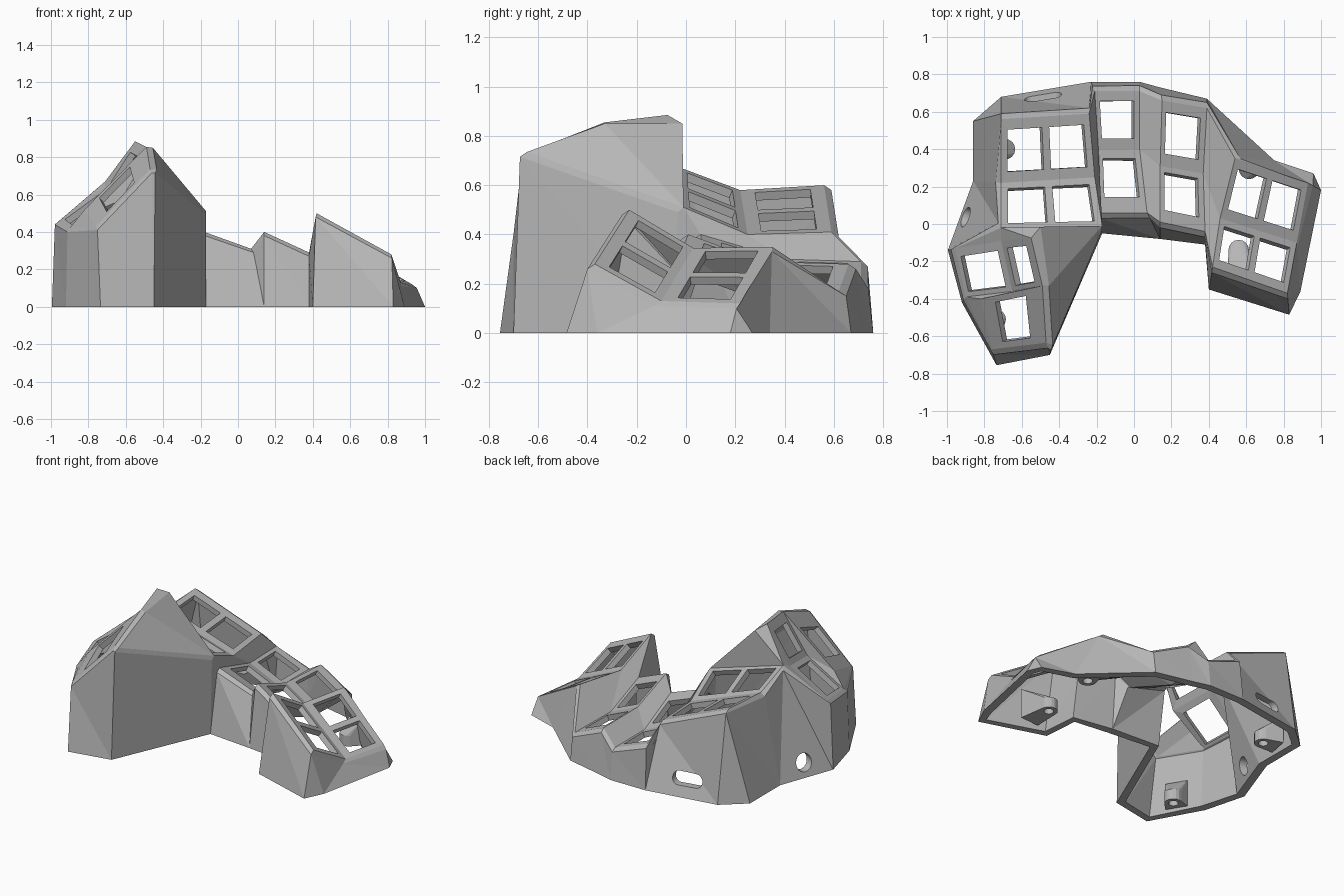
import bpy, bmesh, math
from mathutils import Vector

if "Cube" in bpy.data.objects:
    bpy.data.objects.remove(bpy.data.objects["Cube"], do_unlink=True)

grey = bpy.data.materials.new("plain grey")
grey.use_nodes = True
colour = (0.47, 0.47, 0.47, 1)
grey.diffuse_color = colour
grey.node_tree.nodes["Principled BSDF"].inputs["Base Color"].default_value = colour


def finish(bm, name):
    mesh = bpy.data.meshes.new(name)
    bm.to_mesh(mesh)
    bm.free()
    mesh.materials.append(grey)
    ob = bpy.data.objects.new(name, mesh)
    bpy.context.collection.objects.link(ob)
    return ob


def apply_all(ob):
    bpy.context.view_layer.objects.active = ob
    for mod in list(ob.modifiers):
        bpy.ops.object.modifier_apply(modifier=mod.name)


def cut(ob, cutter):
    mod = ob.modifiers.new("cut", 'BOOLEAN')
    mod.operation = 'DIFFERENCE'
    mod.solver = 'EXACT'
    mod.object = cutter
    cutter.hide_render = True
    apply_all(ob)
    bpy.data.objects.remove(cutter, do_unlink=True)


shell = bmesh.new()
cache = {}


def vert(p):
    key = tuple(round(c, 4) for c in p)
    if key not in cache:
        cache[key] = shell.verts.new(key)
    return cache[key]


def face(*points):
    ring = []
    for p in points:
        v = vert(p)
        if v not in ring:
            ring.append(v)
    if len(ring) > 2:
        shell.faces.new(ring)


def plate(fl, fr, br, bl, spans, v0, v1):
    """Key plate with one row of openings, each a span across its width."""
    fl, fr, br, bl = map(Vector, (fl, fr, br, bl))
    at = lambda u, v: fl.lerp(fr, u).lerp(bl.lerp(br, u), v)
    us = [u for span in spans for u in span]
    low, high = [at(u, v0) for u in us], [at(u, v1) for u in us]
    face(fl, fr, *reversed(low))
    face(br, bl, *high)
    face(bl, fl, low[0], high[0])
    face(fr, br, high[-1], low[-1])
    for i in range(1, len(us) - 1, 2):
        face(low[i], low[i + 1], high[i + 1], high[i])


def strip(a, b):
    for i in range(len(a) - 1):
        face(a[i], b[i], b[i + 1], a[i + 1])


# Column edges, each front, middle, back
outer_l = [(-.71, -.02, .67), (-.71, .22, .58), (-.71, .56, .60)]
outer_r = [(-.17, -.01, .51), (-.21, .25, .40), (-.24, .59, .41)]
second_l = [(-.18, .06, .40), (-.19, .40, .30), (-.21, .71, .29)]
second_r = [(.07, .06, .31), (.03, .40, .20), (.03, .71, .20)]
third_l = [(.14, .01, .40), (.14, .31, .29), (.15, .66, .28)]
third_r = [(.38, -.04, .29), (.37, .27, .18), (.39, .62, .17)]
inner_l = [(.42, -.23, .50), (.46, .03, .345), (.54, .35, .35)]
inner_r = [(.82, -.37, .28), (.87, -.10, .13), (.93, .22, .12)]
thumb_l = [(-.76, -.67, .43), (-.90, -.39, .42), (-.955, -.13, .46)]
thumb_m = [(-.65, -.36, .59), (-.71, -.09, .64)]
thumb_r = [(-.47, -.635, .735), (-.49, -.33, .855), (-.55, -.075, .885)]
thumb_fold = (-.82, -.40, .52)
crest = [(-.435, -.645, .735), (-.455, -.33, .85), (-.50, -.015, .85)]

# Finger plates: two rows of openings in each column
single = [(.1, .87)]
double = [(.07, .46), (.54, .93)]
for left, right, spans, *rows in (
        (outer_l, outer_r, double, (.1, .86), (.17, .83)),
        (second_l, second_r, single, (.25, .85), (.18, .83)),
        (third_l, third_r, single, (.23, .9), (.2, .83)),
        (inner_l, inner_r, double, (.18, .87), (.18, .85))):
    for i, (v0, v1) in enumerate(rows):
        plate(left[i], right[i], right[i + 1], left[i + 1], spans, v0, v1)

# Thumb plates: one in front, two behind it that fold along a valley
plate(thumb_l[0], thumb_r[0], thumb_r[1], thumb_fold, [(.22, .72)], .12, .88)
plate(thumb_l[1], thumb_m[0], thumb_m[1], thumb_l[2], [(.08, .88)], .1, .82)
plate(thumb_m[0], thumb_r[1], thumb_r[2], thumb_m[1], [(.14, .78)], .1, .85)
face(thumb_l[0], thumb_fold, thumb_l[1])
face(thumb_l[1], thumb_fold, thumb_m[0])
face(thumb_fold, thumb_r[1], thumb_m[0])

# Webs between columns
strip(outer_r, second_l)
strip(second_r, third_l)
strip(third_r, inner_l)

# Thumb crest and the web from it to the outer column
notch = outer_r[0]
strip(thumb_r, crest)
face(crest[0], notch, crest[1])
face(crest[1], notch, crest[2])
for a, b in ((crest[2], notch), (thumb_r[2], crest[2]),
             (thumb_m[1], thumb_r[2]), (thumb_l[2], thumb_m[1])):
    face(a, b, outer_l[0])

# Outer wall: plate edge points paired with ground points, going round
wall = [
    (thumb_l[0], (-.735, -.755)), (thumb_r[0], (-.45, -.70)), (crest[0], (-.45, -.70)),
    (notch, (-.17, -.05)), (second_l[0], (-.17, -.05)), (second_r[0], (.14, -.08)),
    (third_l[0], (.14, -.08)), (third_r[0], (.38, -.11)), (inner_l[0], (.40, -.35)),
    (inner_r[0], (.83, -.485)), (inner_r[1], (.89, -.36)), (inner_r[2], (1.0, .18)),
    (inner_r[2], (.96, .27)), (inner_l[2], (.75, .34)), (third_r[2], (.39, .67)),
    (third_l[2], (.14, .73)), (second_r[2], (.03, .76)), (second_l[2], (-.23, .76)),
    (outer_r[2], (-.23, .76)), (outer_l[2], (-.71, .68)), (outer_l[2], (-.86, .55)),
    (outer_l[1], (-.86, .23)), (outer_l[0], (-.86, .23)), (thumb_l[2], (-.995, -.14)),
    (thumb_l[1], (-.92, -.42)),
]
shoulders = {}
for top, base in wall:
    out = Vector((base[0] - top[0], base[1] - top[1], 0))
    step = out.normalized() * min(.03, out.length * .6)
    shoulders.setdefault(top, Vector(top) + step - Vector((0, 0, .02)))
for (t0, b0), (t1, b1) in zip(wall, wall[1:] + wall[:1]):
    s0, s1 = shoulders[t0], shoulders[t1]
    g0, g1 = (*b0, 0), (*b1, 0)
    face(t0, t1, s1, s0)
    face(s0, g0, g1)
    face(s0, g1, s1)

bmesh.ops.recalc_face_normals(shell, faces=shell.faces)
shell.normal_update()
if sum(f.normal.z * f.calc_area() for f in shell.faces) < 0:
    bmesh.ops.reverse_faces(shell, faces=shell.faces)
case = finish(shell, "keyboard_case")

# Walls are thick at the ground and thin up at the plates
foot = case.vertex_groups.new(name="foot")
foot.add([v.index for v in case.data.vertices if v.co.z < .01], 1, 'REPLACE')
thick = case.modifiers.new("thickness", 'SOLIDIFY')
thick.thickness = .055
thick.offset = -1
thick.vertex_group = "foot"
thick.thickness_vertex_group = .65
apply_all(case)
# Level the bottom rim
for v in case.data.vertices:
    if v.co.z < .04:
        v.co.z = 0


def rod(centre, direction, radius, length, stretch=1.0):
    bm = bmesh.new()
    bmesh.ops.create_cone(bm, cap_ends=True, segments=24, radius1=radius,
                          radius2=radius, depth=length)
    for v in bm.verts:
        v.co.y += math.copysign(radius * (stretch - 1), v.co.y)
    turn = Vector(direction).to_track_quat('Z', 'X').to_matrix()
    bmesh.ops.rotate(bm, matrix=turn, verts=bm.verts)
    bmesh.ops.translate(bm, vec=centre, verts=bm.verts)
    return finish(bm, "cutter")


# Cable slot in the back wall and round socket in the side wall
cut(case, rod((-.49, .70, .11), (-.08, .48, 0), .042, .22, 2.4))
cut(case, rod((-.91, .04, .09), (-.94, .34, 0), .056, .22))

# Screw bosses with a gusset running to the nearest wall
bosses = ((.56, -.14, .57, -.31, .22), (.615, .295, .64, .34, .18),
          (-.74, -.51, -.79, -.54, .2), (-.69, .40, -.79, .42, .2))
for i, (x, y, wx, wy, tall) in enumerate(bosses):
    bm = bmesh.new()
    for k in range(16):
        a = math.tau * k / 16
        for z in (.02, .09):
            bm.verts.new((x + .055 * math.cos(a), y + .055 * math.sin(a), z))
    side = Vector((y - wy, wx - x, 0)).normalized() * .07
    for s in (-1, 1):
        for z in (.02, tall):
            bm.verts.new(Vector((wx, wy, z)) + side * s)
    bmesh.ops.convex_hull(bm, input=bm.verts)
    loose = [v for v in bm.verts if not v.link_faces]
    bmesh.ops.delete(bm, geom=loose, context='VERTS')
    boss = finish(bm, f"screw_boss_{i + 1}")
    cut(boss, rod((x, y, .05), (0, 0, 1), .03, .1))
